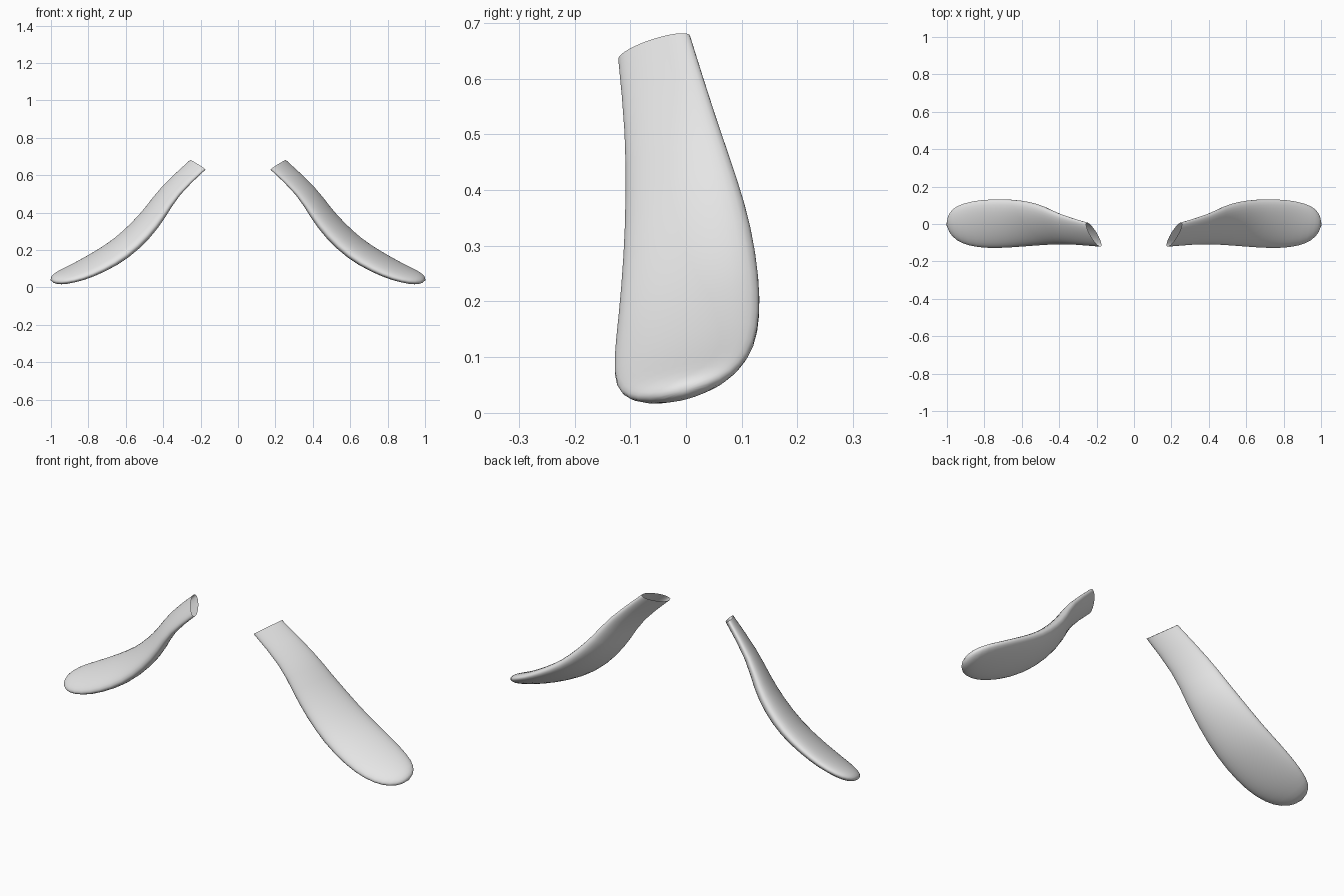
import bpy, bmesh, math
from mathutils import Vector

cube = bpy.data.objects.get("Cube")
if cube:
    bpy.data.objects.remove(cube, do_unlink=True)

grey = bpy.data.materials.new("light_grey")
grey.use_nodes = True
grey.diffuse_color = (0.8, 0.8, 0.8, 1)
grey.node_tree.nodes["Principled BSDF"].inputs["Base Color"].default_value = (0.8, 0.8, 0.8, 1)

# Stations from root to tip: front edge, back edge, thickness
STATIONS = [
    ((.175, -.122, .632), (.255, .008, .679), .045),
    ((.325, -.109, .497), (.415, .055, .530), .060),
    ((.395, -.109, .380), (.485, .095, .420), .082),
    ((.475, -.113, .275), (.560, .120, .335), .092),
    ((.590, -.123, .165), (.655, .134, .247), .090),
    ((.720, -.133, .090), (.765, .136, .180), .080),
    ((.830, -.130, .045), (.865, .127, .125), .070),
    ((.920, -.108, .026), (.950, .100, .085), .060),
    ((.972, -.070, .025), (.988, .065, .062), .048),
]
SIDES = 16


def build_ear(name, side):
    bm = bmesh.new()
    mids = [(Vector(f) + Vector(b)) / 2 for f, b, _ in STATIONS]
    rings = []
    for i, (front, back, thick) in enumerate(STATIONS):
        half = (Vector(back) - Vector(front)) / 2
        along = mids[min(i + 1, len(mids) - 1)] - mids[max(i - 1, 0)]
        normal = along.cross(half).normalized() * thick / 2
        ring = []
        for k in range(SIDES):
            a = 2 * math.pi * k / SIDES
            p = mids[i] + half * math.cos(a) + normal * math.sin(a)
            ring.append(bm.verts.new((p.x * side, p.y, p.z)))
        rings.append(ring)
    # Skin between the rings; the root stays open
    for r0, r1 in zip(rings, rings[1:]):
        for k in range(SIDES):
            j = (k + 1) % SIDES
            bm.faces.new((r0[k], r0[j], r1[j], r1[k]))
    # Rounded tip
    tip = bm.verts.new((1.01 * side, -.005, .038))
    for k in range(SIDES):
        bm.faces.new((rings[-1][k], rings[-1][(k + 1) % SIDES], tip))
    if side < 0:
        bmesh.ops.reverse_faces(bm, faces=bm.faces[:])
    bm.normal_update()
    # Make the skin face outward
    if sum(f.normal.dot(f.calc_center_median() - min(
            mids, key=lambda m: (Vector((m.x * side, m.y, m.z)) - f.calc_center_median()).length
            ) * Vector((1, 1, 1)).length / math.sqrt(3)) if side > 0 else 0 for f in bm.faces) < 0:
        bmesh.ops.reverse_faces(bm, faces=bm.faces[:])
    mesh = bpy.data.meshes.new(name)
    bm.to_mesh(mesh)
    bm.free()
    mesh.materials.append(grey)
    mesh.shade_smooth()
    ear = bpy.data.objects.new(name, mesh)
    bpy.context.collection.objects.link(ear)
    sub = ear.modifiers.new("smooth", "SUBSURF")
    sub.levels = sub.render_levels = 1


build_ear("left_ear", 1)
build_ear("right_ear", -1)
